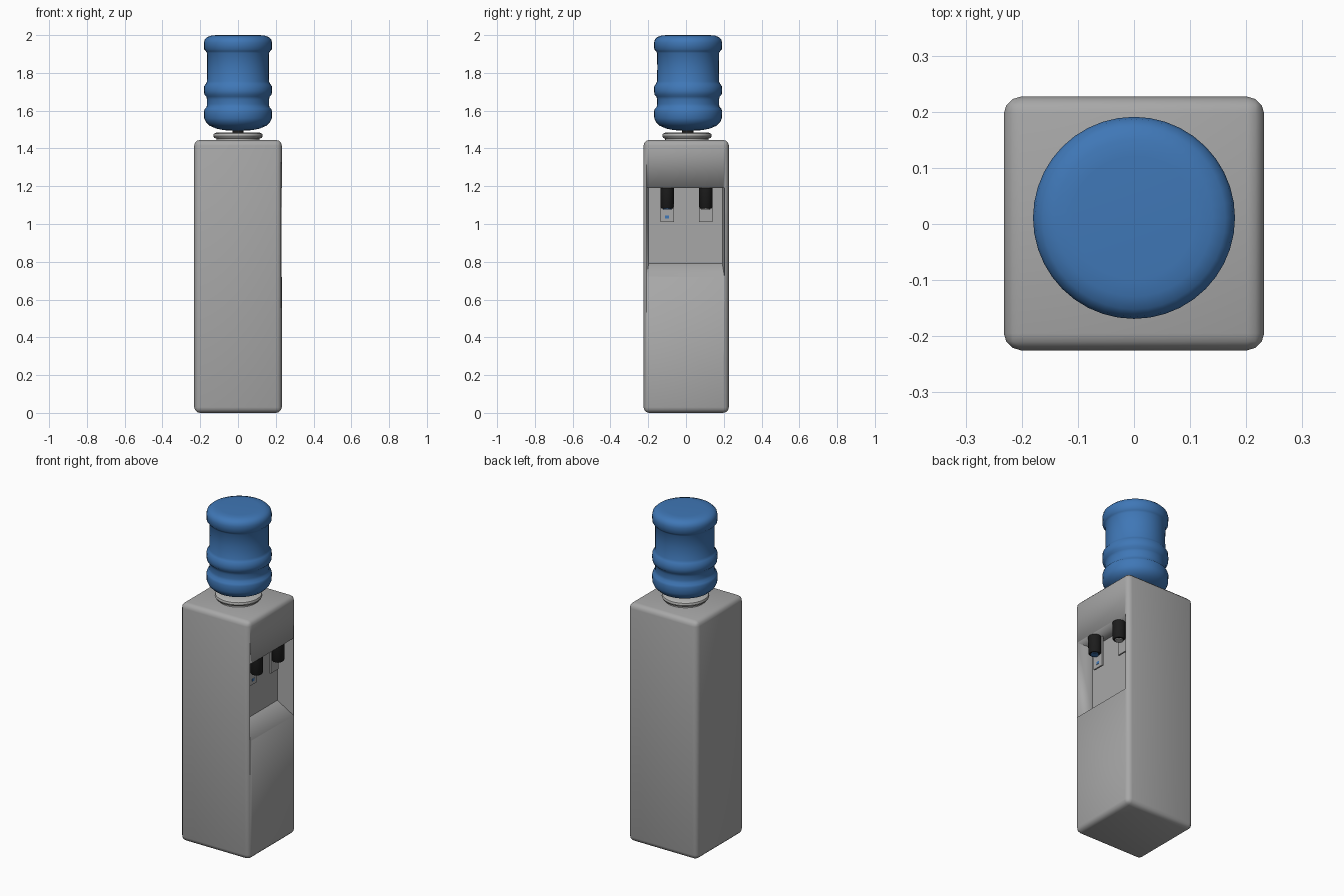
import bpy, bmesh, math

if "Cube" in bpy.data.objects:
    bpy.data.objects.remove(bpy.data.objects["Cube"])

def material(name, rgb):
    m = bpy.data.materials.new(name)
    m.diffuse_color = (*rgb, 1)
    m.use_nodes = True
    m.node_tree.nodes["Principled BSDF"].inputs["Base Color"].default_value = m.diffuse_color
    return m

GREY = material("body_grey", (0.39, 0.39, 0.39))
LIGHT = material("collar_light_grey", (0.47, 0.47, 0.46))
BLUE = material("bottle_blue", (0.05, 0.185, 0.47))
BLACK = material("tap_black", (0.012, 0.012, 0.012))

def finish(name, bm, mat, angle=40):
    bmesh.ops.recalc_face_normals(bm, faces=bm.faces[:])
    me = bpy.data.meshes.new(name)
    bm.to_mesh(me)
    bm.free()
    ob = bpy.data.objects.new(name, me)
    bpy.context.collection.objects.link(ob)
    me.materials.append(mat)
    smooth(ob, angle)
    return ob

def smooth(ob, angle):
    bpy.ops.object.select_all(action='DESELECT')
    ob.select_set(True)
    bpy.context.view_layer.objects.active = ob
    bpy.ops.object.shade_smooth_by_angle(angle=math.radians(angle))

def hexa(corners):
    """Six-sided solid from 8 corners: four of one end, then four of the other."""
    bm = bmesh.new()
    v = [bm.verts.new(c) for c in corners]
    for f in ((0, 1, 2, 3), (4, 5, 6, 7), (0, 1, 5, 4),
              (1, 2, 6, 5), (2, 3, 7, 6), (3, 0, 4, 7)):
        bm.faces.new([v[i] for i in f])
    return bm

def box(name, lo, hi, mat, bevel=0.0, segs=3):
    ring = lambda x: [(x, lo[1], lo[2]), (x, hi[1], lo[2]), (x, hi[1], hi[2]), (x, lo[1], hi[2])]
    bm = hexa(ring(lo[0]) + ring(hi[0]))
    if bevel:
        bmesh.ops.bevel(bm, geom=bm.edges[:], offset=bevel, segments=segs,
                        profile=0.5, affect='EDGES')
    return finish(name, bm, mat)

def lathe(name, profile, centre, mat, segs=40, angle=40):
    """Spin an (r, z) profile around a vertical axis and cap both ends."""
    bm = bmesh.new()
    rings = [[bm.verts.new((centre[0] + r * math.cos(2 * math.pi * i / segs),
                            centre[1] + r * math.sin(2 * math.pi * i / segs), z))
              for i in range(segs)] for r, z in profile]
    for a, b in zip(rings, rings[1:]):
        for i in range(segs):
            j = (i + 1) % segs
            bm.faces.new((a[i], a[j], b[j], b[i]))
    bm.faces.new(rings[0])
    bm.faces.new(rings[-1])
    return finish(name, bm, mat, angle)

# Cabinet with rounded edges
body = box("cabinet", (-0.232, -0.225, 0.0), (0.232, 0.227, 1.445), GREY, 0.03)

# Dispensing recess with tapered sides and a sloping drip ledge
outer, inner = 0.252, 0.13
cutter = finish("recess_cutter", hexa([
    (outer, -0.211, 0.706), (outer, 0.206, 0.706), (outer, 0.206, 1.19), (outer, -0.211, 1.19),
    (inner, -0.198, 0.79), (inner, 0.192, 0.79), (inner, 0.192, 1.19), (inner, -0.198, 1.19)]), GREY)
cutter.hide_render = True
cut = body.modifiers.new("recess", 'BOOLEAN')
cut.operation = 'DIFFERENCE'
cut.solver = 'EXACT'
cut.object = cutter
smooth(body, 30)
bpy.context.view_layer.objects.active = body
for m in list(body.modifiers):
    bpy.ops.object.modifier_apply(modifier=m.name)
bpy.data.objects.remove(cutter)

# Taps hanging in the recess, each with a push lever behind it
for side, y in (("cold", -0.1), ("hot", 0.105)):
    lathe(side + "_tap", [(0.03, 1.083), (0.035, 1.09), (0.036, 1.192)], (0.195, y), BLACK, 24)
    box(side + "_lever", (0.163, y - 0.036, 1.01), (0.172, y + 0.036, 1.19), GREY)
box("cold_mark", (0.172, -0.11, 1.03), (0.174, -0.09, 1.046), BLUE)
lathe("cold_outlet", [(0.022, 1.078), (0.022, 1.084)], (0.195, -0.1), BLUE, 24)
lathe("hot_outlet", [(0.022, 1.078), (0.022, 1.084)], (0.195, 0.105), LIGHT, 24)

# Collar the bottle sits in
lathe("bottle_collar", [(0.115, 1.44), (0.115, 1.452), (0.126, 1.456), (0.131, 1.466),
                        (0.128, 1.478), (0.115, 1.484), (0.06, 1.484)], (0, 0.005), LIGHT)
lathe("bottle_cap", [(0.03, 1.478), (0.03, 1.499)], (0, 0.01), BLACK, 24)

# Ribbed water bottle
lathe("water_bottle", [
    (0.03, 1.494), (0.075, 1.497), (0.115, 1.505), (0.15, 1.52), (0.17, 1.54),
    (0.179, 1.56), (0.18, 1.598), (0.176, 1.61), (0.166, 1.62), (0.164, 1.635),
    (0.164, 1.66), (0.168, 1.675), (0.178, 1.685), (0.18, 1.705), (0.179, 1.73),
    (0.17, 1.742), (0.164, 1.755), (0.163, 1.83), (0.164, 1.905), (0.17, 1.915),
    (0.179, 1.925), (0.18, 1.96), (0.176, 1.977), (0.163, 1.99), (0.14, 1.998),
    (0.11, 2.0)], (0, 0.011), BLUE, 40, 60)
